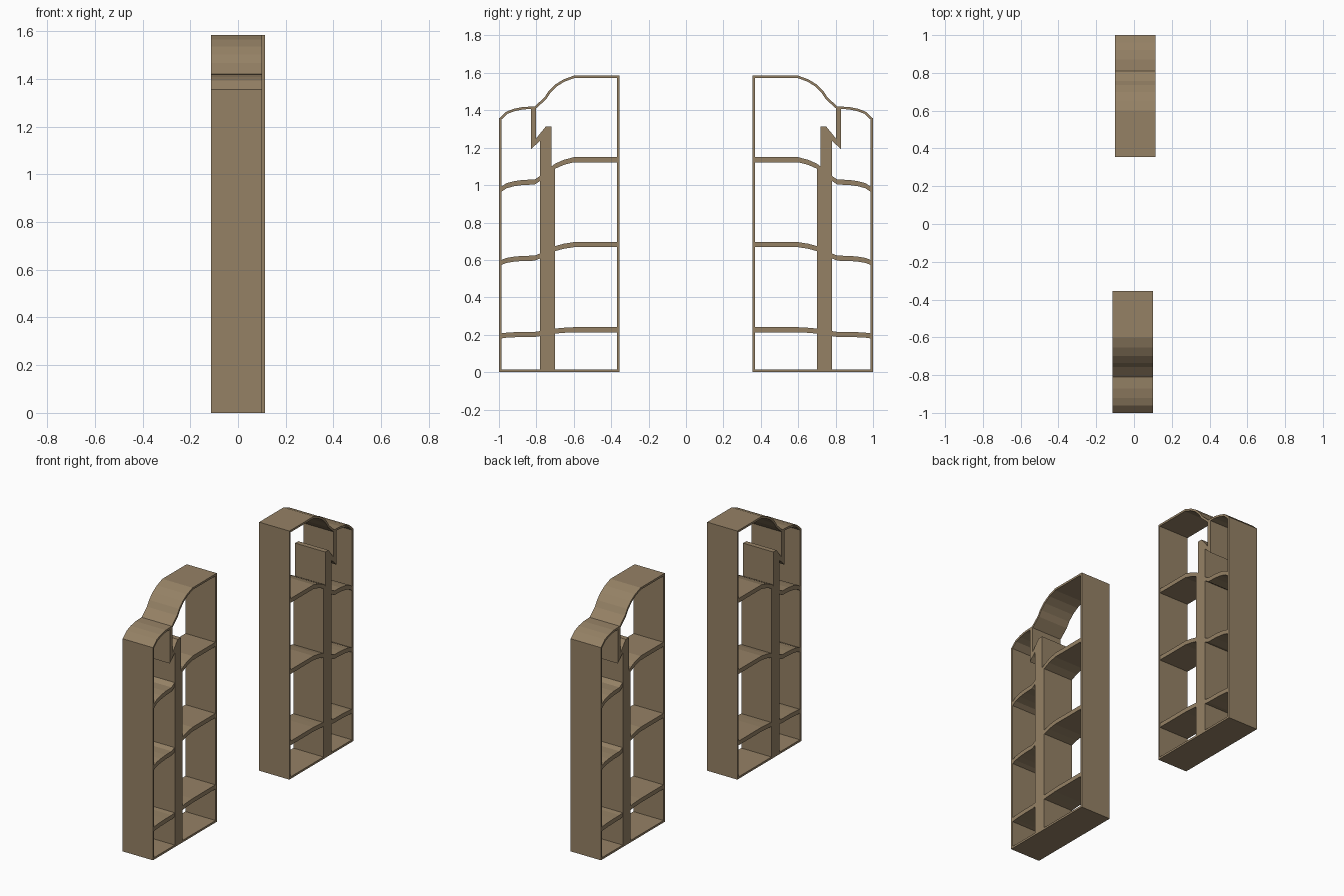
import bpy, bmesh
from mathutils import Vector

if "Cube" in bpy.data.objects:
    bpy.data.objects.remove(bpy.data.objects["Cube"])

wood = bpy.data.materials.new("tan wood")
wood.diffuse_color = (0.30, 0.22, 0.13, 1)
wood.use_nodes = True
wood.node_tree.nodes["Principled BSDF"].inputs["Base Color"].default_value = wood.diffuse_color

X0, X1 = -0.113, 0.1          # depth of one bookcase
WALL = 0.013                  # board thickness

# stepped, curved roof line as (y, z)
ROOF = [(-1, 1.356), (-0.96, 1.393), (-0.92, 1.408), (-0.87, 1.418), (-0.81, 1.42),
        (-0.757, 1.468), (-0.735, 1.502), (-0.70, 1.537), (-0.655, 1.565),
        (-0.60, 1.585), (-0.356, 1.585)]


def inset(pts, t):
    """Mitred inward offset of a closed clockwise outline."""
    out = []
    for i, p in enumerate(pts):
        p, a, b = Vector(p), Vector(pts[i - 1]), Vector(pts[(i + 1) % len(pts)])
        d1, d2 = (p - a).normalized(), (b - p).normalized()
        n1, n2 = Vector((d1.y, -d1.x)), Vector((d2.y, -d2.x))
        m = n1 + n2
        out.append(tuple(p + m * (2 * t / m.dot(m))))
    return out


def roof_z(y):
    for (a, za), (b, zb) in zip(ROOF, ROOF[1:]):
        if a <= y <= b:
            return za + (zb - za) * (y - a) / (b - a)


def prism(name, polys, x0, x1, turned):
    """Extrude a set of (y, z) polygons along x; turned = half turn about z."""
    bm = bmesh.new()
    for poly in polys:
        bm.faces.new([bm.verts.new((x0, y, z)) for y, z in poly])
    bmesh.ops.remove_doubles(bm, verts=bm.verts, dist=1e-5)
    geo = bmesh.ops.extrude_face_region(bm, geom=bm.faces[:], use_keep_orig=True)
    bmesh.ops.translate(bm, vec=(x1 - x0, 0, 0),
                        verts=[v for v in geo["geom"] if isinstance(v, bmesh.types.BMVert)])
    if turned:
        for v in bm.verts:
            v.co.x, v.co.y = -v.co.x, -v.co.y
    bmesh.ops.recalc_face_normals(bm, faces=bm.faces)
    me = bpy.data.meshes.new(name)
    bm.to_mesh(me)
    bm.free()
    me.materials.append(wood)
    bpy.context.collection.objects.link(bpy.data.objects.new(name, me))


def strip(a, b, closed=False):
    n = len(a)
    return [(a[i], a[(i + 1) % n], b[(i + 1) % n], b[i]) for i in range(n if closed else n - 1)]


for side, turned in (("left", False), ("right", True)):
    # outer frame: walls, floor and curved roof
    outer = [(-1, 0)] + ROOF + [(-0.356, 0)]
    prism(side + "_frame", strip(outer, inset(outer, WALL), True), X0, X1, turned)

    # shelves echo the roof line, flattened by height
    ys = [-0.99] + [p[0] for p in ROOF[1:-1]] + [-0.365]
    for k, f in enumerate((0.1515, 0.4385, 0.725)):
        top = [(y, roof_z(y) * f) for y in ys]
        low = [(y, z - 0.027) for y, z in top]
        prism(f"{side}_shelf_{k + 1}", strip(top, low), X0 + 0.001, X1 - 0.001, turned)

    # central post with hooked hanger up to the roof
    post = [(-0.78, 0.005), (-0.78, 1.238), (-0.83, 1.19), (-0.83, 1.413), (-0.803, 1.413),
            (-0.803, 1.247), (-0.75, 1.313), (-0.718, 1.313), (-0.718, 1.095),
            (-0.70, 1.11), (-0.70, 0.005)]
    prism(side + "_centre_post", [post], X0, X1, turned)
